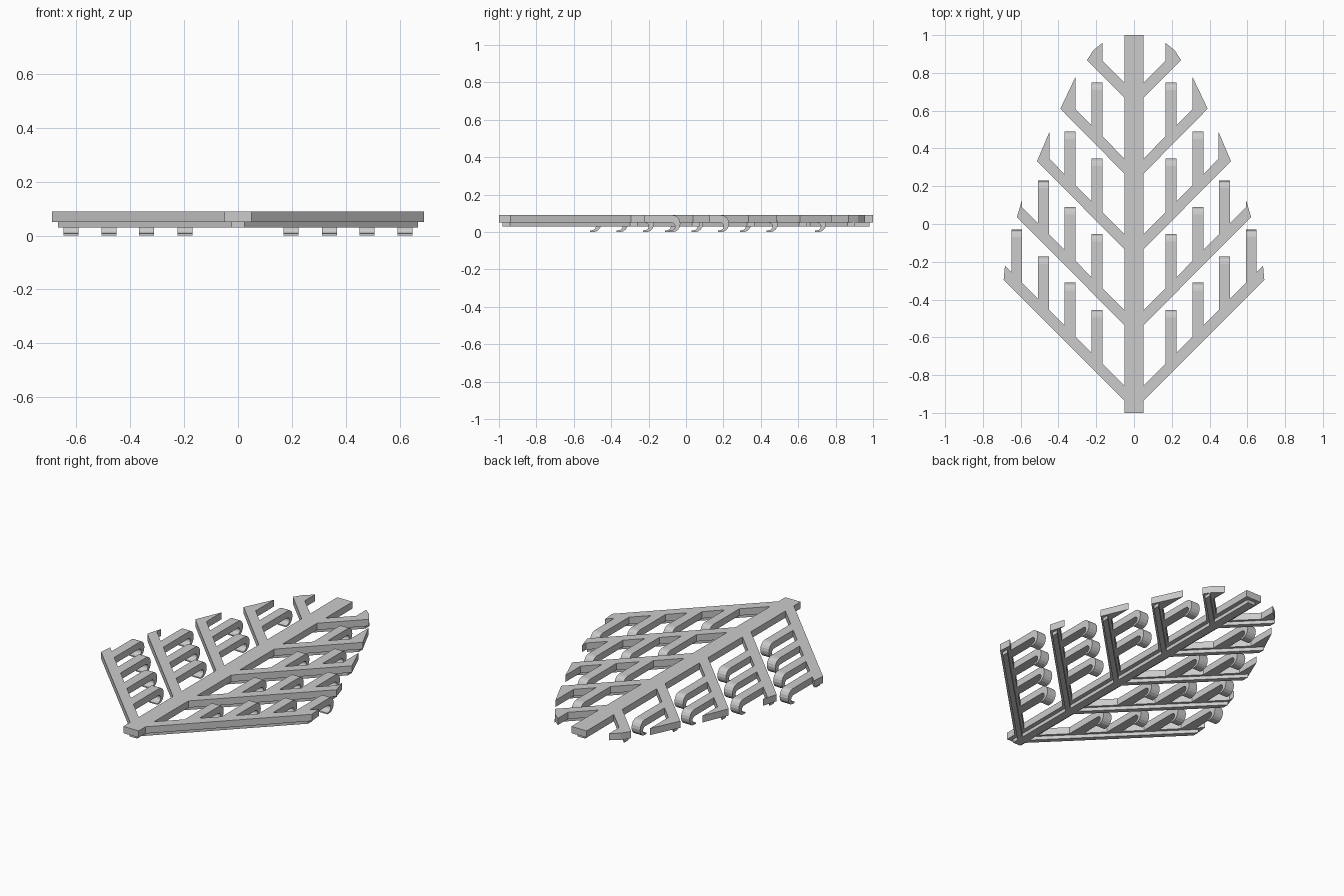
import bpy, bmesh, math
from mathutils import Vector

cube = bpy.data.objects.get("Cube")
if cube:
    bpy.data.objects.remove(cube, do_unlink=True)

GREY = (0.6, 0.6, 0.6, 1.0)
mat = bpy.data.materials.new("plain grey")
mat.use_nodes = True
mat.diffuse_color = GREY
mat.node_tree.nodes["Principled BSDF"].inputs["Base Color"].default_value = GREY

RIB_Z, PLATE_Z, TOP_Z = 0.03, 0.05, 0.09
SPINE = 0.05          # half width of the central spine
BAND = 0.08           # branch width measured along y
TOOTH_W, TOOTH_LEN = 0.056, 0.285
TOOTH_X = [0.168, 0.311, 0.451, 0.592]


def prism(name, points, offset, mirror=True):
    """Extrude a closed outline along an offset; optionally mirror it across x."""
    bm = bmesh.new()
    face = bm.faces.new([bm.verts.new(p) for p in points])
    ext = bmesh.ops.extrude_face_region(bm, geom=[face], use_keep_orig=True)
    verts = [g for g in ext["geom"] if isinstance(g, bmesh.types.BMVert)]
    bmesh.ops.translate(bm, verts=verts, vec=Vector(offset))
    bmesh.ops.recalc_face_normals(bm, faces=bm.faces)
    mesh = bpy.data.meshes.new(name)
    bm.to_mesh(mesh)
    bm.free()
    mesh.materials.append(mat)
    obj = bpy.data.objects.new(name, mesh)
    bpy.context.collection.objects.link(obj)
    if mirror:
        mod = obj.modifiers.new("mirror", "MIRROR")
        mod.use_mirror_merge = False
    return obj


def slab(name, outline, z0, z1, mirror=True):
    return prism(name, [(x, y, z0) for x, y in outline], (0, 0, z1 - z0), mirror)


def box_outline(w, l):
    return [(-w, -l), (w, -l), (w, l), (-w, l)]


def tooth(name, x, y0, y1):
    """Flat finger whose free end curls under into a tapered hook."""
    steps = 8
    prof = [(y0, PLATE_Z), (y0, TOP_Z)]
    for i in range(steps + 1):
        a = math.pi * (0.5 - i / steps)
        prof.append((y1 - 0.04 + 0.04 * math.cos(a), 0.045 + 0.045 * math.sin(a)))
    prof += [(y1 - 0.06, 0.0), (y1 - 0.06, 0.007)]
    for i in range(steps + 1):
        a = math.pi * (i / steps - 0.5)
        prof.append((y1 - 0.048 + 0.02 * math.cos(a), 0.03 + 0.02 * math.sin(a)))
    prism(name, [(x, y, z) for y, z in prof], (TOOTH_W, 0, 0))


# Central spine with its narrower rib below
slab("spine", box_outline(SPINE, 1.0), PLATE_Z, TOP_Z, False)
slab("spine_rib", box_outline(SPINE / 2, 0.98), RIB_Z, PLATE_Z, False)

# Branch tips, trimmed to the leaf outline
TIPS = [
    [(0.69, -0.295), (0.683, -0.22)],
    [(0.62, 0.037), (0.593, 0.127), (0.593, 0.088)],
    [(0.513, 0.333), (0.448, 0.487), (0.448, 0.345)],
    [(0.39, 0.61), (0.31, 0.778), (0.31, 0.608)],
    [(0.249, 0.868), (0.215, 0.92), (0.168, 0.958), (0.168, 0.865)],
]

for n, tip in enumerate(TIPS):
    root = -0.857 + 0.401 * n      # upper edge of the branch at the spine
    label = str(n + 1)
    slab("branch_" + label,
         [(SPINE, root - BAND)] + tip + [(SPINE, root)], PLATE_Z, TOP_Z)

    # Stiffening rib along the middle of the branch
    x0, x1 = 0.02, tip[0][0] - 0.022
    mid, h = root - BAND / 2 - SPINE, BAND / 4
    slab("branch_rib_" + label,
         [(x0, mid + x0 - h), (x1, mid + x1 - h),
          (x1, mid + x1 + h), (x0, mid + x0 + h)], RIB_Z, PLATE_Z)

    # Full hooked teeth, one fewer on each higher branch
    for k, x in enumerate(TOOTH_X[:4 - n]):
        start = root + x - SPINE
        tooth("tooth_%s_%d" % (label, k + 1), x, start, start + TOOTH_LEN)
